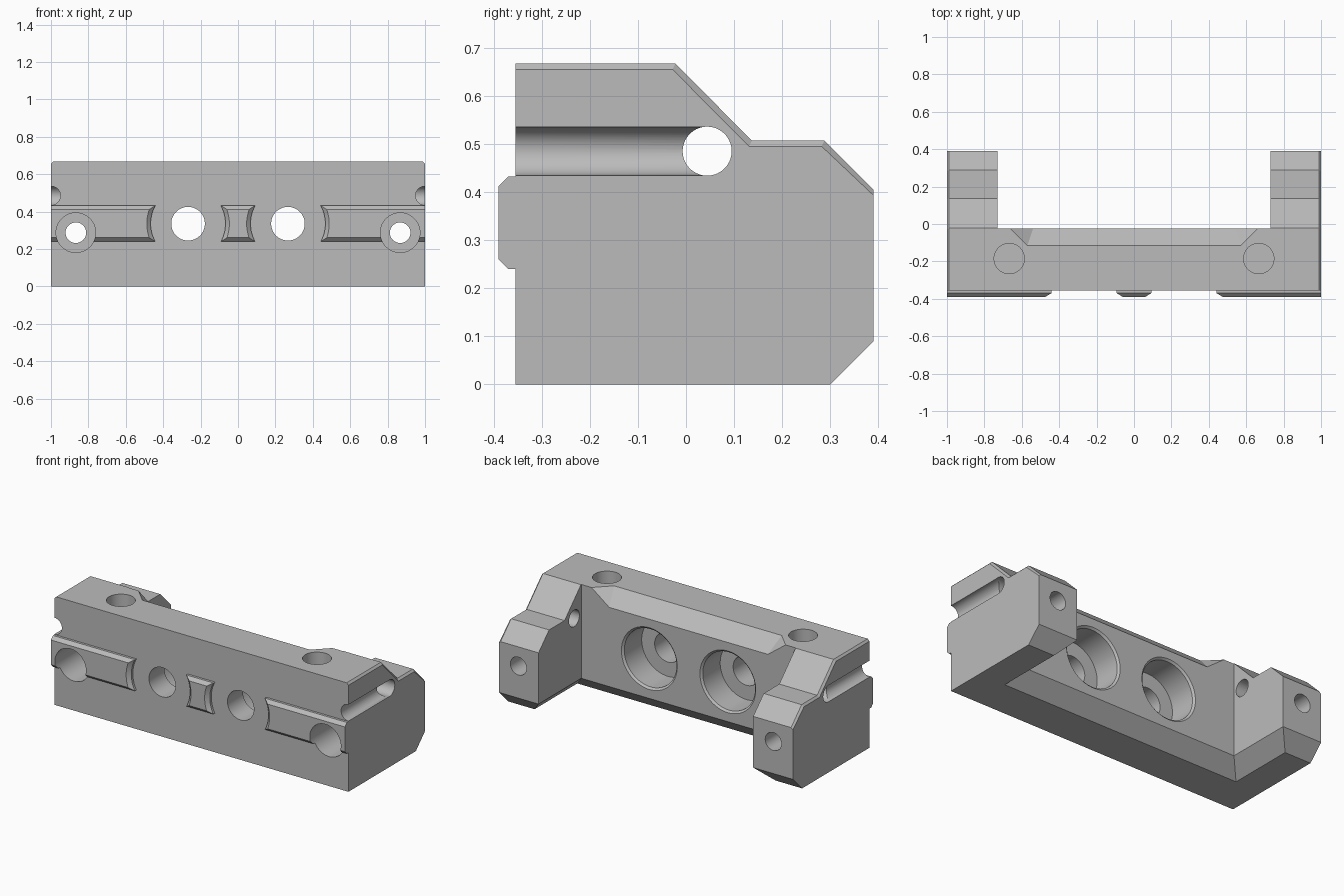
import bpy, bmesh, math
from mathutils import Vector

cube = bpy.data.objects.get("Cube")
if cube:
    bpy.data.objects.remove(cube, do_unlink=True)

grey = bpy.data.materials.new("plain grey")
grey.use_nodes = True
grey.diffuse_color = (0.5, 0.5, 0.5, 1)
grey.node_tree.nodes["Principled BSDF"].inputs["Base Color"].default_value = (0.5, 0.5, 0.5, 1)


def finish(name, bm):
    bmesh.ops.recalc_face_normals(bm, faces=bm.faces)
    mesh = bpy.data.meshes.new(name)
    bm.to_mesh(mesh)
    bm.free()
    mesh.materials.append(grey)
    obj = bpy.data.objects.new(name, mesh)
    bpy.context.collection.objects.link(obj)
    return obj


def loft(name, loops):
    """Closed solid skinned through loops of equal length."""
    bm = bmesh.new()
    rings = [[bm.verts.new(p) for p in loop] for loop in loops]
    n = len(rings[0])
    for a, b in zip(rings, rings[1:]):
        for i in range(n):
            j = (i + 1) % n
            bm.faces.new((a[i], a[j], b[j], b[i]))
    bm.faces.new(rings[0])
    bm.faces.new(rings[-1])
    return finish(name, bm)


def bore(name, centre, axis, steps, sides=48):
    """Turned cutter: steps are (position along axis, radius)."""
    u, v = [k for k in range(3) if k != axis]
    loops = []
    for pos, r in steps:
        loop = []
        for i in range(sides):
            t = math.tau * (i + 0.5) / sides
            p = Vector(centre)
            p[axis] = pos
            p[u] += r * math.cos(t)
            p[v] += r * math.sin(t)
            loop.append(p)
        loops.append(loop)
    return loft(name, loops)


def cut(targets, cutter):
    cutter.hide_render = True
    for obj in targets:
        mod = obj.modifiers.new("cut", "BOOLEAN")
        mod.operation = "DIFFERENCE"
        mod.solver = "EXACT"
        mod.object = cutter
        bpy.context.view_layer.objects.active = obj
        bpy.ops.object.modifier_apply(modifier=mod.name)
    bpy.data.objects.remove(cutter, do_unlink=True)


# Body: side profile with the upper outline lowered at the outer ends
C = 0.012
outline = [(-0.355, 0), (0.3, 0), (0.39, 0.09), (0.39, 0.405), (0.288, 0.507),
           (0.137, 0.507), (-0.022, 0.667), (-0.355, 0.667)]
lowered = [(y - (C / 2 if 3 <= i <= 6 else 0) * (i != 3), z - (C if i > 2 else 0))
           for i, (y, z) in enumerate(outline)]
body = loft("clamp_body", [[(x, y, z) for y, z in prof] for x, prof in
                           ((-1, lowered), (C - 1, outline), (1 - C, outline), (1, lowered))])

# Front rail with chamfered long edges
rail_profile = [(-0.345, 0.24), (-0.37, 0.24), (-0.39, 0.26), (-0.39, 0.412),
                (-0.37, 0.432), (-0.345, 0.432)]
rail = loft("front_rail", [[(x, y, z) for y, z in rail_profile] for x in (-1, 1)])

# Pocket between the arms, flaring at the bottom edge
pocket = []
for z, flare in ((-0.05, 0.14), (0.09, 0), (0.9, 0)):
    hx, y = 0.73 + flare, -0.025 - flare
    pocket.append([(-hx, y, z), (hx, y, z), (hx, 0.6, z), (-hx, 0.6, z)])
cut([body], loft("pocket_cutter", pocket))

# Sloped relief along the top of the back wall
bm = bmesh.new()
for s in (-1, 1):
    apex = Vector((0.576, -0.133, 0.685))
    for p in (apex, apex + Vector((0.15, 0.15, 0)), apex + Vector((-0.05, 0.15, -0.15))):
        bm.verts.new((s * p.x, p.y, p.z))
bmesh.ops.convex_hull(bm, input=bm.verts)
cut([body], finish("relief_cutter", bm))

for s in (-1, 1):
    # Main bolt hole, counterbored from the back
    cut([body], bore("bolt_cutter", (s * 0.267, 0, 0.335), 1,
                     [(0.05, 0.19), (-0.025, 0.19), (-0.036, 0.178), (-0.205, 0.178),
                      (-0.205, 0.09), (-0.5, 0.09)]))
    # Round gap in the rail
    cut([rail], bore("gap_cutter", (s * 0.267, 0, 0.335), 1,
                     [(-0.3, 0.2), (-0.37, 0.2), (-0.39, 0.221), (-0.41, 0.242)]))
    # Arm hole, counterbored from the front
    cut([body, rail], bore("arm_cutter", (s * 0.867, 0, 0.287), 1,
                           [(-0.5, 0.106), (-0.1, 0.106), (-0.1, 0.055), (0.5, 0.055)]))
    # Blind hole in the top
    cut([body], bore("top_cutter", (s * 0.667, -0.185, 0), 2, [(0.8, 0.081), (0.25, 0.081)]))
    # Cross hole and the groove leading to it
    cut([body], bore("cross_cutter", (0, 0.044, 0.485), 0, [(s * 0.6, 0.051), (s * 1.1, 0.051)]))
    cut([body], bore("groove_cutter", (s, 0, 0.485), 1, [(-0.5, 0.0505), (0.044, 0.0505)]))

# Smooth the bores, keep the machined edges sharp
for obj in (body, rail):
    bpy.ops.object.select_all(action="DESELECT")
    obj.select_set(True)
    bpy.context.view_layer.objects.active = obj
    bpy.ops.object.shade_smooth_by_angle(angle=math.radians(25))
